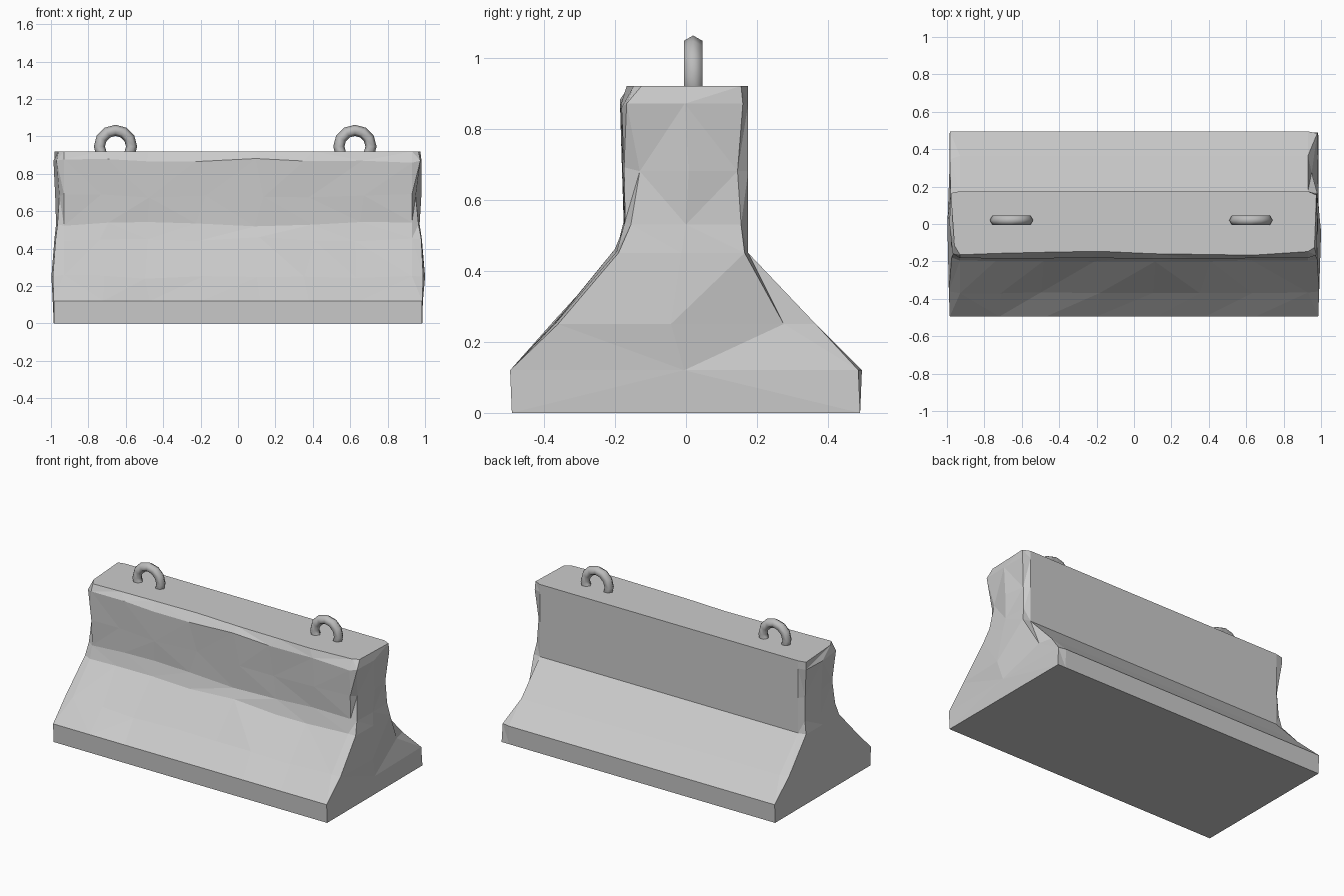
import bpy, bmesh, math, random
from mathutils import Matrix

if "Cube" in bpy.data.objects:
    bpy.data.objects.remove(bpy.data.objects["Cube"], do_unlink=True)
random.seed(4)


def material(name, rgb):
    m = bpy.data.materials.new(name)
    m.use_nodes = True
    m.diffuse_color = (*rgb, 1)
    m.node_tree.nodes["Principled BSDF"].inputs["Base Color"].default_value = (*rgb, 1)
    return m


def make_object(name, bm, mat):
    bmesh.ops.recalc_face_normals(bm, faces=bm.faces)
    mesh = bpy.data.meshes.new(name)
    bm.to_mesh(mesh)
    bm.free()
    mesh.materials.append(mat)
    obj = bpy.data.objects.new(name, mesh)
    bpy.context.collection.objects.link(obj)
    return obj


concrete = material("concrete grey", (0.6, 0.6, 0.6))
steel = material("steel grey", (0.5, 0.5, 0.5))

# Barrier profile: height, front y, back y, end bulge, then corner chips
# (front left, back left, front right, back right, seen along x)
LEVELS = [
    (0.00, -0.49, 0.49, 0.00, (0, 0, 0, 0)),
    (0.12, -0.495, 0.495, 0.00, (0, 0, 0, 0.01)),
    (0.25, -0.37, 0.365, 0.01, (0.01, 0.02, 0.01, 0.09)),
    (0.45, -0.20, 0.175, 0.00, (0.02, 0.01, 0.01, 0.01)),
    (0.53, -0.175, 0.175, -0.01, (0.02, 0.02, 0.02, 0.02)),
    (0.68, -0.18, 0.175, -0.01, (0.04, 0.03, 0.05, 0.03)),
    (0.87, -0.187, 0.175, 0.00, (0.03, 0.01, 0.02, 0.015)),
    (0.92, -0.165, 0.175, 0.00, (0.05, 0.01, 0.04, 0.02)),
]
END, CHIP = 0.985, 0.055
STATIONS = [-END, -END + CHIP, -0.72, -0.47, -0.2, 0.12, 0.38, 0.65, END - CHIP, END]


def section(bm, x):
    """One loop around the barrier: up the front, down the back."""
    side = 1 if x > 0 else -1
    at_end = abs(x) == END
    front, back = [], []
    for i, (z, yf, yb, bulge, chips) in enumerate(LEVELS):
        px = x + (side * bulge if at_end else 0)
        cf, cb = chips[2:] if side > 0 else chips[:2]
        if at_end:
            yf, yb = yf + cf, yb - cb
            xf, xb = px - side * cf * 0.5, px - side * cb * 0.5
        else:
            # worn front edges, crisp back
            wear = 0.02 if i == len(LEVELS) - 1 else 0.006 if i > 1 else 0
            yf += random.uniform(-0.2, 1) * wear
            xf, xb = px + random.uniform(-1, 1) * (0.03 if i > 1 and abs(x) < 0.8 else 0), px
            if 1 < i < len(LEVELS) - 1:
                z_front = z + random.uniform(-1, 1) * 0.012
                front.append(bm.verts.new((xf, yf, z_front)))
                back.append(bm.verts.new((xb, yb, z)))
                continue
        front.append(bm.verts.new((xf, yf, z)))
        back.append(bm.verts.new((xb, yb, z)))
    return front, back


# Barrier body lofted between sections
bm = bmesh.new()
sections = [section(bm, x) for x in STATIONS]
loops = [f + b[::-1] for f, b in sections]
for a, b in zip(loops, loops[1:]):
    for i in range(len(a)):
        j = (i + 1) % len(a)
        bm.faces.new((a[i], a[j], b[j], b[i]))

# End caps, with a slightly uneven middle column
for side, (front, back) in ((-1, sections[0]), (1, sections[-1])):
    middle = []
    for i, (f, b) in enumerate(zip(front, back)):
        if i in (0, len(LEVELS) - 1):
            middle.append(None)
            continue
        p = (f.co + b.co) / 2
        p.x = side * (END + LEVELS[i][3] + random.uniform(-0.004, 0.006))
        middle.append(bm.verts.new(p))
    for i in range(len(LEVELS) - 1):
        for edge in (front, back):
            quad = [edge[i], edge[i + 1], middle[i + 1], middle[i]]
            if None not in quad:
                bm.faces.new(quad)
    bm.faces.new((front[0], front[1], middle[1], back[1], back[0]))
    bm.faces.new((front[-1], front[-2], middle[-2], back[-2], back[-1]))
bmesh.ops.triangulate(bm, faces=bm.faces, quad_method='SHORT_EDGE')
make_object("barrier_body", bm, concrete)


# Lifting rings half sunk in the top
def lifting_ring(name, x, major=0.086, minor=0.03, segments=12, sides=6):
    ring = bmesh.new()
    rows = []
    for s in range(segments):
        a = math.tau * s / segments
        row = []
        for t in range(sides):
            b = math.tau * t / sides
            r = major + minor * math.cos(b)
            row.append(ring.verts.new((r * math.sin(a), minor * math.sin(b), r * math.cos(a))))
        rows.append(row)
    for s in range(segments):
        p, q = rows[s], rows[(s + 1) % segments]
        for t in range(sides):
            u = (t + 1) % sides
            ring.faces.new((p[t], p[u], q[u], q[t]))
    ring.transform(Matrix.Translation((x, 0.02, 0.946)))
    for f in ring.faces:
        f.smooth = True
    make_object(name, ring, steel)


lifting_ring("right_lifting_ring", -0.655)
lifting_ring("left_lifting_ring", 0.625)
